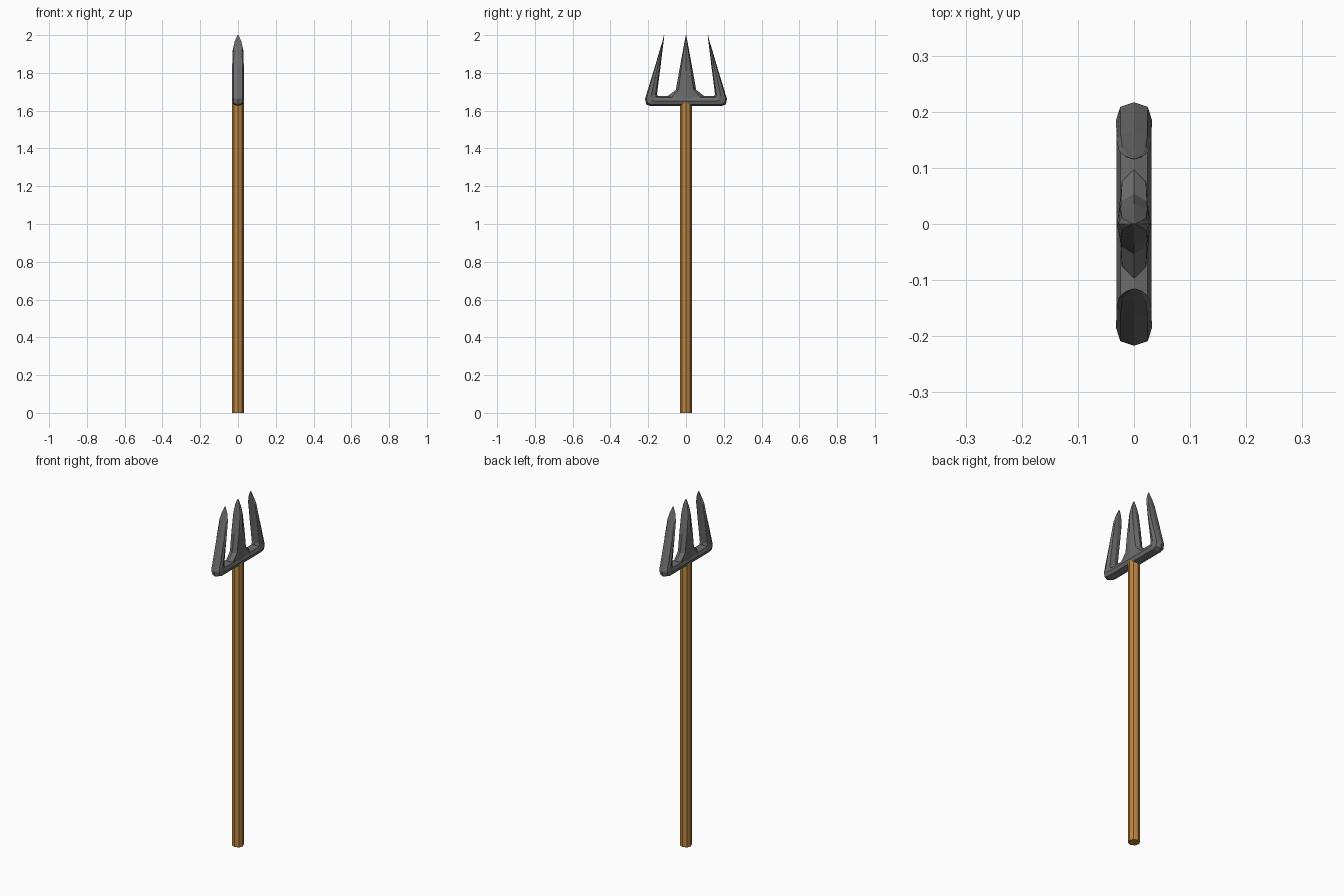
import bpy, bmesh, math
from mathutils import Vector

if "Cube" in bpy.data.objects:
    bpy.data.objects.remove(bpy.data.objects["Cube"])


def material(name, color):
    m = bpy.data.materials.new(name)
    m.diffuse_color = (*color, 1)
    m.use_nodes = True
    m.node_tree.nodes["Principled BSDF"].inputs["Base Color"].default_value = m.diffuse_color
    return m


# eight-sided section: (fraction across the blade, fraction of half thickness)
SECTION = [(0, 0), (0.13, 0.77), (0.5, 1), (0.87, 0.77),
           (1, 0), (0.87, -0.77), (0.5, -1), (0.13, -0.77)]


def loft(name, stations, mat):
    """Skin rings spanning two (y, z) edge points with an x half thickness."""
    bm = bmesh.new()
    rings = []
    for a, b, half in stations:
        a, b = Vector((0, *a)), Vector((0, *b))
        rings.append([bm.verts.new(a.lerp(b, t) + Vector((half * s, 0, 0)))
                      for t, s in SECTION])
    for r, q in zip(rings, rings[1:]):
        for i in range(8):
            j = (i + 1) % 8
            bm.faces.new((r[i], r[j], q[j], q[i]))
    bm.faces.new(rings[0])
    bm.faces.new(rings[-1])
    bmesh.ops.recalc_face_normals(bm, faces=bm.faces)
    mesh = bpy.data.meshes.new(name)
    bm.to_mesh(mesh)
    bm.free()
    mesh.materials.append(mat)
    ob = bpy.data.objects.new(name, mesh)
    bpy.context.collection.objects.link(ob)
    return ob


wood = material("wood", (0.5, 0.23, 0.05))
iron = material("iron", (0.15, 0.15, 0.15))

# wooden shaft
bpy.ops.mesh.primitive_cylinder_add(vertices=8, radius=0.031, depth=1.645,
                                    location=(0, 0, 0.8225))
shaft = bpy.context.object
shaft.name = "shaft"
shaft.data.materials.append(wood)

# crossbar and outer prongs: inner edge, outer edge, half thickness
half = [((0.13, 1.677), (0.19, 1.625), 0.031),
        ((0.150, 1.677), (0.211, 1.633), 0.031),
        ((0.153, 1.69), (0.217, 1.662), 0.032),
        ((0.134, 1.84), (0.164, 1.835), 0.031),
        ((0.123, 1.93), (0.138, 1.925), 0.027),
        ((0.118, 1.97), (0.125, 1.967), 0.017),
        ((0.115, 2.0), (0.117, 2.0), 0.003)]
mirrored = [((-a[0], a[1]), (-b[0], b[1]), h) for a, b, h in reversed(half)]
loft("crossbar_and_outer_prongs", mirrored + half, iron)

# flared centre prong
centre = [(0.11, 1.66, 0.028), (0.097, 1.677, 0.028), (0.054, 1.71, 0.030),
          (0.036, 1.81, 0.031), (0.016, 1.92, 0.028), (0.008, 1.965, 0.018),
          (0.001, 2.0, 0.003)]
loft("centre_prong", [((-w, z), (w, z), h) for w, z, h in centre], iron)
